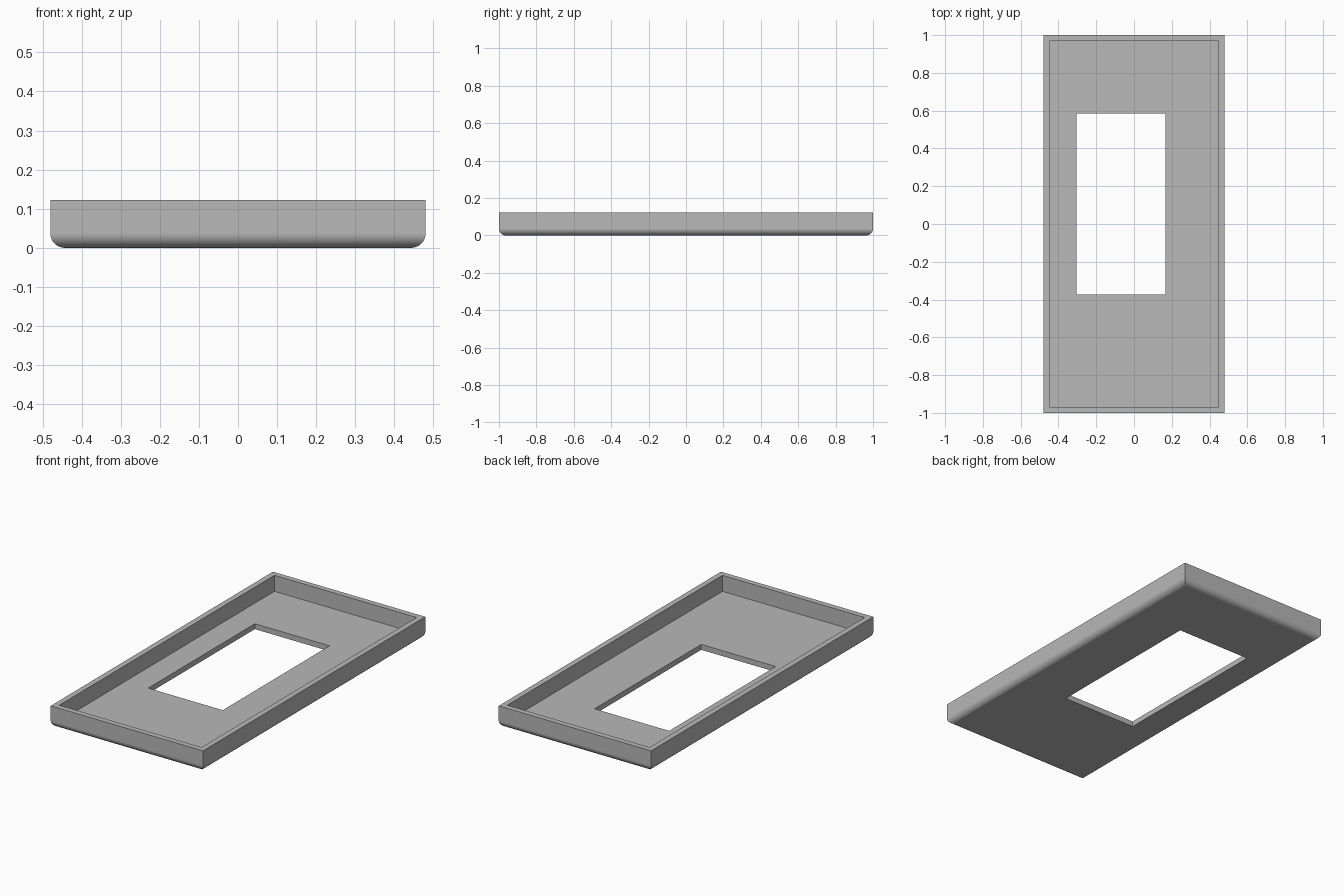
import bpy, bmesh, math

if "Cube" in bpy.data.objects:
    bpy.data.objects.remove(bpy.data.objects["Cube"], do_unlink=True)

HALF_X, HALF_Y, HEIGHT = 0.48, 1.0, 0.122
WALL, FLOOR, FILLET, STEPS = 0.032, 0.031, 0.037, 12
WINDOW = (-0.304, 0.166, -0.374, 0.586)  # left, right, front, back limits

grey = bpy.data.materials.new("plain grey")
grey.use_nodes = True
colour = (0.48, 0.48, 0.48, 1)
grey.diffuse_color = colour
grey.node_tree.nodes["Principled BSDF"].inputs["Base Color"].default_value = colour

bm = bmesh.new()


def ring(limits, z):
    x0, x1, y0, y1 = limits
    return [bm.verts.new((x, y, z)) for x, y in ((x0, y0), (x1, y0), (x1, y1), (x0, y1))]


def inset(d):
    return (d - HALF_X, HALF_X - d, d - HALF_Y, HALF_Y - d)


# Window edge on the underside, then the rounded lower edge of the tray
rings = [ring(WINDOW, 0)]
for i in range(STEPS + 1):
    a = math.pi / 2 * i / STEPS
    rings.append(ring(inset(FILLET * (1 - math.sin(a))), FILLET * (1 - math.cos(a))))

# Outer wall, rim, inner wall, floor, and back down through the window
rings += [ring(inset(0), HEIGHT), ring(inset(WALL), HEIGHT),
          ring(inset(WALL), FLOOR), ring(WINDOW, FLOOR)]

for k, lower in enumerate(rings):
    upper = rings[(k + 1) % len(rings)]
    for j in range(4):
        n = (j + 1) % 4
        bm.faces.new((lower[j], lower[n], upper[n], upper[j]))
bmesh.ops.recalc_face_normals(bm, faces=bm.faces)

mesh = bpy.data.meshes.new("tray")
bm.to_mesh(mesh)
bm.free()
mesh.materials.append(grey)
tray = bpy.data.objects.new("tray_with_window", mesh)
bpy.context.collection.objects.link(tray)

# Smooth fillet, crisp edges, flat large faces
bpy.ops.object.select_all(action="DESELECT")
tray.select_set(True)
bpy.context.view_layer.objects.active = tray
bpy.ops.object.shade_smooth_by_angle(angle=math.radians(20))
weighted = tray.modifiers.new("flat_face_normals", "WEIGHTED_NORMAL")
weighted.keep_sharp = True
